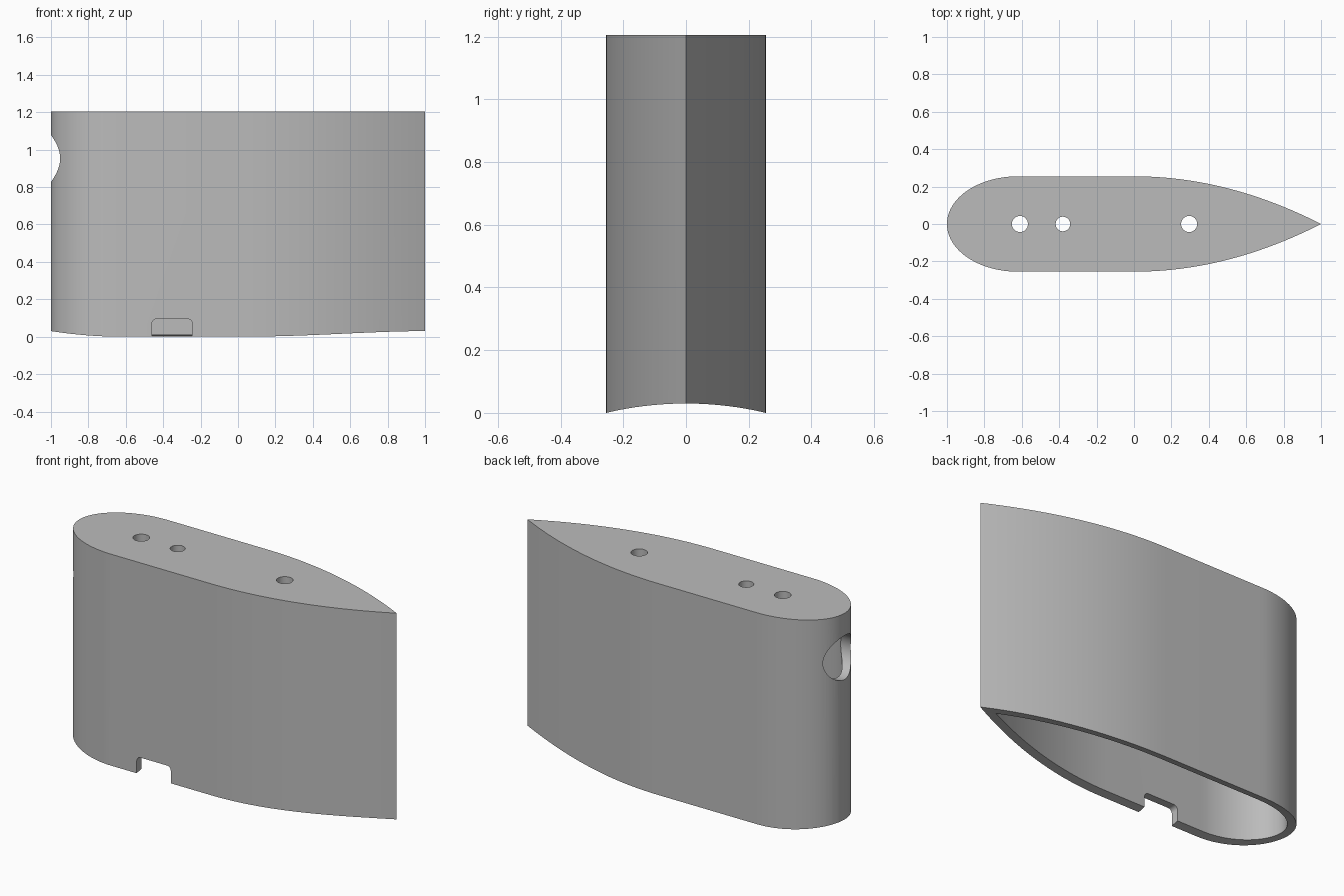
import bpy, bmesh, math
from mathutils import Vector, Matrix

if "Cube" in bpy.data.objects:
    bpy.data.objects.remove(bpy.data.objects["Cube"])

WALL, HALF, TOP = 0.045, 0.255, 1.205

grey = bpy.data.materials.new("plain grey")
grey.diffuse_color = (0.5, 0.5, 0.5, 1)
grey.use_nodes = True
grey.node_tree.nodes["Principled BSDF"].inputs["Base Color"].default_value = grey.diffuse_color


def prism(name, pts, lo, hi, matrix=Matrix()):
    """Extrude a closed 2D outline along local z."""
    bm = bmesh.new()
    face = bm.faces.new([bm.verts.new((x, y, lo)) for x, y in pts])
    out = bmesh.ops.extrude_face_region(bm, geom=[face])
    moved = [v for v in out["geom"] if isinstance(v, bmesh.types.BMVert)]
    bmesh.ops.translate(bm, verts=moved, vec=(0, 0, hi - lo))
    bmesh.ops.recalc_face_normals(bm, faces=bm.faces)
    bm.transform(matrix)
    mesh = bpy.data.meshes.new(name)
    bm.to_mesh(mesh)
    bm.free()
    mesh.materials.append(grey)
    ob = bpy.data.objects.new(name, mesh)
    bpy.context.collection.objects.link(ob)
    return ob


def circle(cx, cy, r, n=48):
    return [(cx + r * math.cos(2 * math.pi * i / n),
             cy + r * math.sin(2 * math.pi * i / n)) for i in range(n)]


def mirrored(half):
    """Close a half outline that starts and ends on the x axis."""
    return half + [(x, -y) for x, y in reversed(half[1:-1])]


# Teardrop half outline: elliptic nose, straight middle, parabolic tail
half = [(-0.62 - 0.38 * math.cos(a), HALF * math.sin(a))
        for a in (math.pi / 2 * i / 24 for i in range(25))]
half += [(i / 24, HALF * (1 - (i / 24) ** 2)) for i in range(25)]

# Inner half outline, offset by the wall thickness and ended at its tail tip
inner = [(-1 + WALL, 0.0)]
for i in range(1, len(half) - 1):
    t = (Vector(half[i + 1]) - Vector(half[i - 1])).normalized()
    x, y = half[i][0] + t.y * WALL, half[i][1] - t.x * WALL
    if y <= 0.004:
        break
    inner.append((x, y))
(x0, y0), (x1, y1) = inner[-2:]
inner.append((x1 + y1 * (x1 - x0) / (y0 - y1), 0.0))

shell = prism("teardrop_shell", mirrored(half), 0, TOP)

# Local z to world x, local x to world y, local y to world z
along_x = Matrix(((0, 0, 1, 0), (1, 0, 0, 0), (0, 1, 0, 0), (0, 0, 0, 1)))
# Local z to world -y, local x to world x, local y to world z
along_y = Matrix(((1, 0, 0, 0), (0, 0, -1, 0), (0, 1, 0, 0), (0, 0, 0, 1)))

# Cavity open at the bottom
cutters = [prism("cavity", mirrored(inner), -0.2, TOP - WALL)]

# Arched underside that sits on a round body
arch_r = (HALF ** 2 + 0.03 ** 2) / 0.06
cutters.append(prism("underside_arch", circle(0, 0.03 - arch_r, arch_r, 256),
                     -1.3, 1.3, along_x))

# Round opening in the nose
cutters.append(prism("nose_opening", circle(0, 0.953, 0.125, 64),
                     -1.2, -0.75, along_x))

# Three holes in the top
for x, r in ((-0.61, 0.043), (-0.38, 0.039), (0.295, 0.043)):
    cutters.append(prism("top_hole", circle(x, 0, r), TOP - 0.15, TOP + 0.1))

# Cable notch with rounded upper corners in the front wall
xa, xb, zt, r = -0.46, -0.245, 0.095, 0.025
notch = [(xa, -0.1), (xb, -0.1)]
for cx, start in ((xb - r, 0), (xa + r, 90)):
    for k in range(7):
        a = math.radians(start + 15 * k)
        notch.append((cx + r * math.cos(a), zt - r + r * math.sin(a)))
cutters.append(prism("cable_notch", notch, 0.1, 0.4, along_y))

# Cut everything out of the shell
bpy.context.view_layer.objects.active = shell
for cutter in cutters:
    mod = shell.modifiers.new(cutter.name, "BOOLEAN")
    mod.operation, mod.solver, mod.object = "DIFFERENCE", "EXACT", cutter
    bpy.ops.object.modifier_apply(modifier=mod.name)
    bpy.data.objects.remove(cutter)

shell.select_set(True)
bpy.ops.object.shade_smooth_by_angle(angle=math.radians(30))
